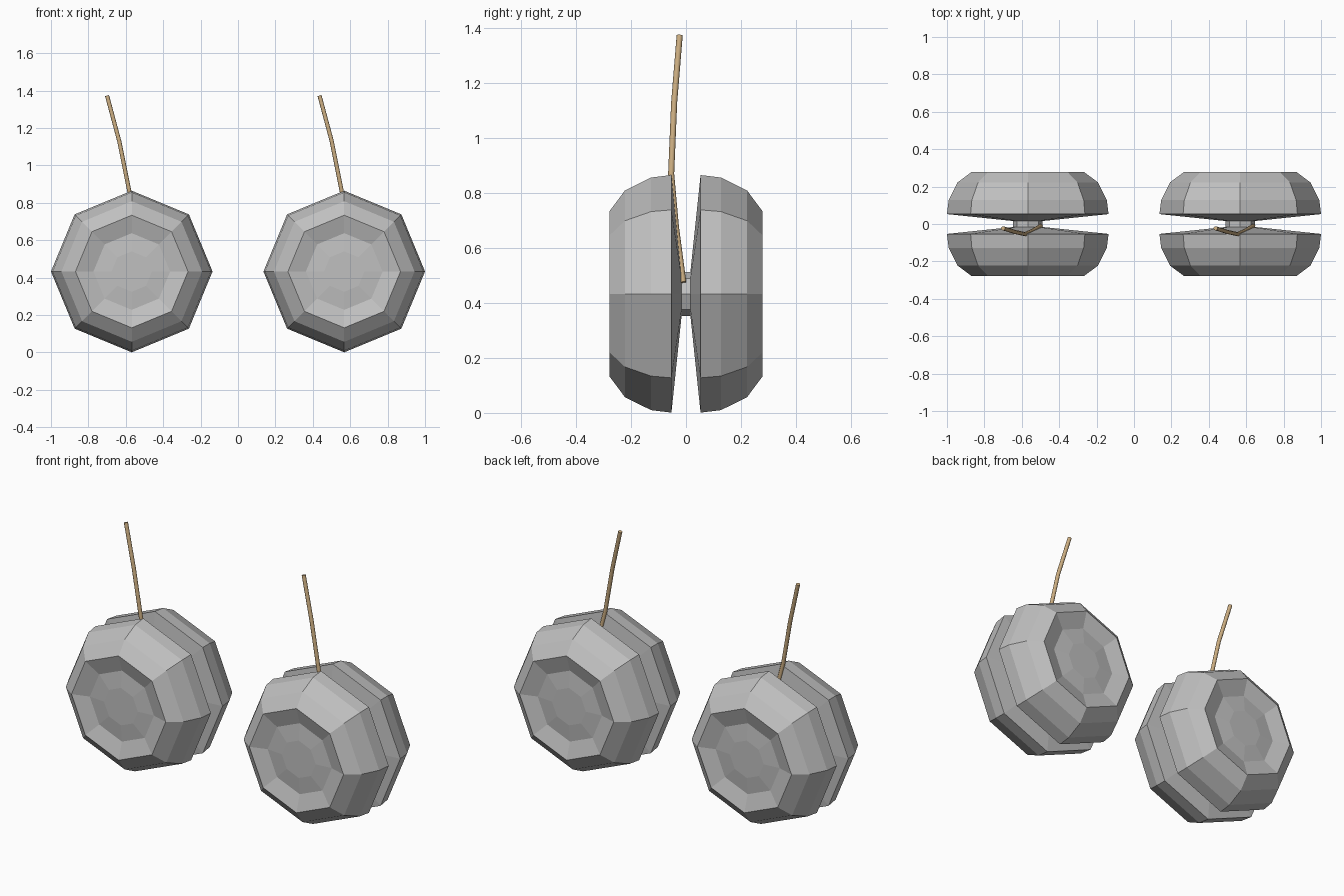
import bpy, bmesh, math
from mathutils import Vector

old = bpy.data.objects.get("Cube")
if old:
    bpy.data.objects.remove(old, do_unlink=True)


def material(name, rgb):
    m = bpy.data.materials.new(name)
    m.use_nodes = True
    m.diffuse_color = (*rgb, 1)
    m.node_tree.nodes["Principled BSDF"].inputs["Base Color"].default_value = (*rgb, 1)
    return m


GREY = material("grey", (0.53, 0.53, 0.53))
TAN = material("tan string", (0.60, 0.42, 0.22))
SIDES = 8
STRING_SIDES = 12
CENTRE_Z = 0.433


def finish(bm, name, mat):
    bmesh.ops.recalc_face_normals(bm, faces=bm.faces)
    mesh = bpy.data.meshes.new(name)
    bm.to_mesh(mesh)
    bm.free()
    mesh.materials.append(mat)
    obj = bpy.data.objects.new(name, mesh)
    bpy.context.collection.objects.link(obj)
    return obj


def skin(bm, rings):
    """Join successive rings of vertices with quads and cap both ends."""
    for a, b in zip(rings, rings[1:]):
        for i in range(len(a)):
            j = (i + 1) % len(a)
            bm.faces.new((a[i], a[j], b[j], b[i]))
    bm.faces.new(rings[0])
    bm.faces.new(rings[-1])


def lathe(name, profile, x, side):
    """Turn (radius, depth) points about a horizontal axis."""
    bm = bmesh.new()
    angles = [2 * math.pi * i / SIDES for i in range(SIDES)]
    skin(bm, [[bm.verts.new((x + r * math.cos(a), side * d, CENTRE_Z + r * math.sin(a)))
               for a in angles] for r, d in profile])
    return finish(bm, name, GREY)


def string(name, points, radius, x):
    """Sweep a round section along the points."""
    bm = bmesh.new()
    pts = [Vector(p) + Vector((x, 0, 0)) for p in points]
    angles = [2 * math.pi * k / STRING_SIDES for k in range(STRING_SIDES)]
    rings = []
    for i, p in enumerate(pts):
        t = (pts[min(i + 1, len(pts) - 1)] - pts[max(i - 1, 0)]).normalized()
        u = t.cross(Vector((0, 1, 0))).normalized()
        v = t.cross(u)
        rings.append([bm.verts.new(p + radius * (u * math.cos(a) + v * math.sin(a)))
                      for a in angles])
    skin(bm, rings)
    obj = finish(bm, name, TAN)
    bpy.ops.object.select_all(action="DESELECT")
    obj.select_set(True)
    bpy.context.view_layer.objects.active = obj
    bpy.ops.object.shade_smooth_by_angle(angle=math.radians(40))


# Half shell: inner sloped face, rounded rim, shallow dish with a raised middle
SHELL = [(0.08, 0.016), (0.432, 0.053), (0.423, 0.127), (0.376, 0.222),
         (0.301, 0.278), (0.205, 0.248), (0.108, 0.257)]
AXLE = [(0.08, -0.02), (0.08, 0.02)]
PATH = [(0.07, -0.01, 0.475), (0.025, -0.037, 0.68), (-0.015, -0.054, 0.87),
        (-0.067, -0.043, 1.13), (-0.132, -0.023, 1.373)]

for label, x in (("right", -0.568), ("left", 0.568)):
    lathe(label + "_front_shell", SHELL, x, -1)
    lathe(label + "_back_shell", SHELL, x, 1)
    lathe(label + "_axle", AXLE, x, 1)
    string(label + "_string", PATH, 0.011, x)
